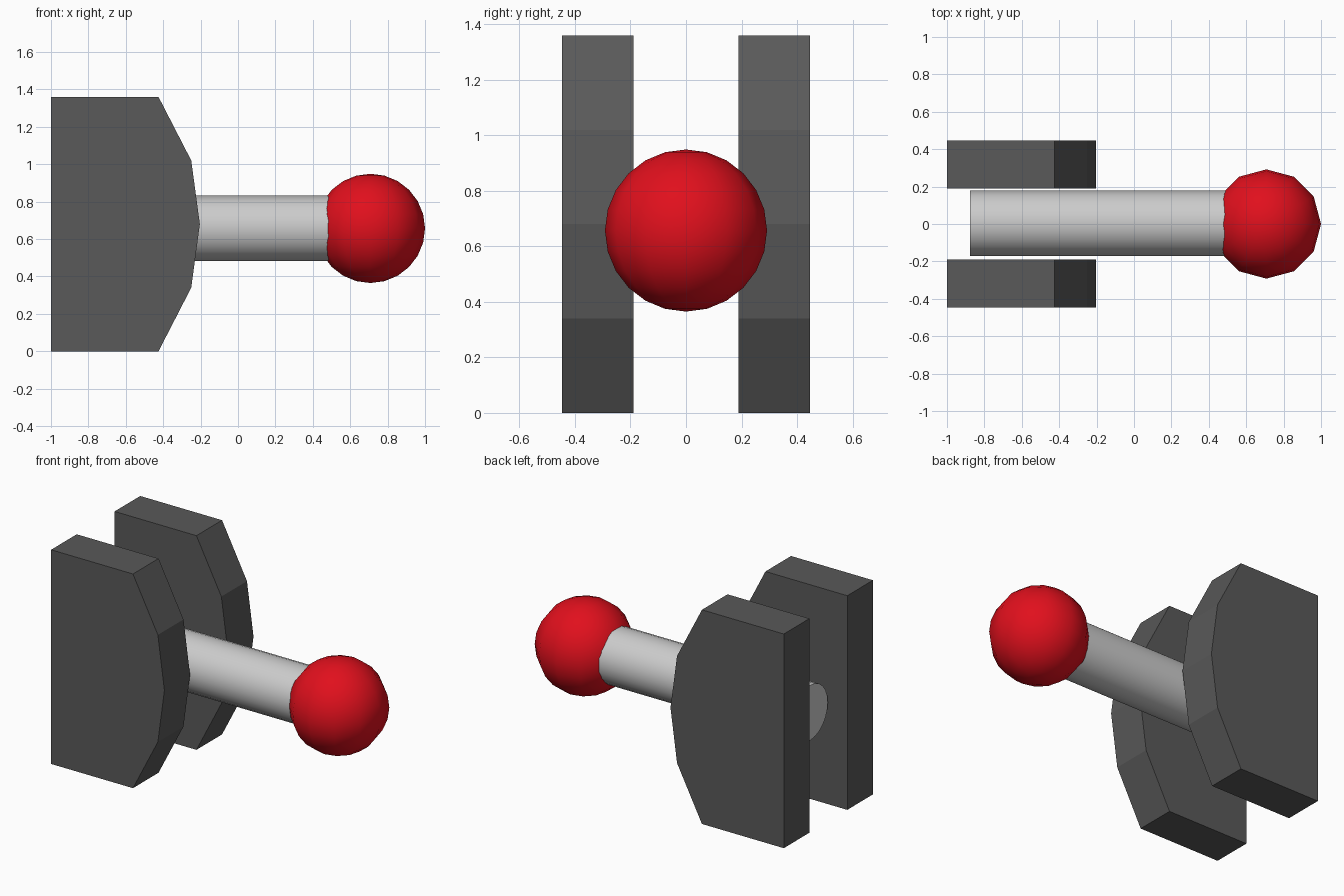
import bpy, bmesh
from math import radians

if "Cube" in bpy.data.objects:
    bpy.data.objects.remove(bpy.data.objects["Cube"])


def material(name, rgb):
    mat = bpy.data.materials.new(name)
    mat.diffuse_color = (*rgb, 1)
    mat.use_nodes = True
    mat.node_tree.nodes["Principled BSDF"].inputs["Base Color"].default_value = mat.diffuse_color
    return mat


def finish(obj, name, mat=None, smooth=False):
    obj.name = name
    if mat:
        obj.data.materials.append(mat)
    if smooth:
        bpy.ops.object.shade_smooth_by_angle(angle=radians(40))


dark = material("dark_grey", (0.1, 0.1, 0.1))
red = material("red", (0.75, 0.005, 0.012))

# Side plates: one bevelled profile in xz, extruded along y on each side
profile = [(-1, 0), (-0.425, 0), (-0.25, 0.34), (-0.204, 0.68),
           (-0.25, 1.02), (-0.425, 1.36), (-1, 1.36)]
for name, y0, y1 in (("front_plate", -0.447, -0.19), ("back_plate", 0.19, 0.447)):
    bm = bmesh.new()
    face = bm.faces.new([bm.verts.new((x, y0, z)) for x, z in profile])
    new = bmesh.ops.extrude_face_region(bm, geom=[face])["geom"]
    bmesh.ops.translate(bm, vec=(0, y1 - y0, 0),
                        verts=[g for g in new if isinstance(g, bmesh.types.BMVert)])
    bmesh.ops.recalc_face_normals(bm, faces=bm.faces)
    mesh = bpy.data.meshes.new(name)
    bm.to_mesh(mesh)
    bm.free()
    plate = bpy.data.objects.new(name, mesh)
    bpy.context.collection.objects.link(plate)
    finish(plate, name, dark)

# Lever rod running between the plates into the knob
rod_start, rod_end = -0.876, 0.62
bpy.ops.mesh.primitive_cylinder_add(
    vertices=24, radius=0.175, depth=rod_end - rod_start,
    location=((rod_start + rod_end) / 2, 0.003, 0.657), rotation=(0, radians(90), 0))
finish(bpy.context.object, "lever_rod", smooth=True)

# Round knob on the end of the rod
bpy.ops.mesh.primitive_uv_sphere_add(
    segments=12, ring_count=12, radius=0.292, location=(0.708, 0, 0.657))
finish(bpy.context.object, "lever_knob", red, smooth=True)
